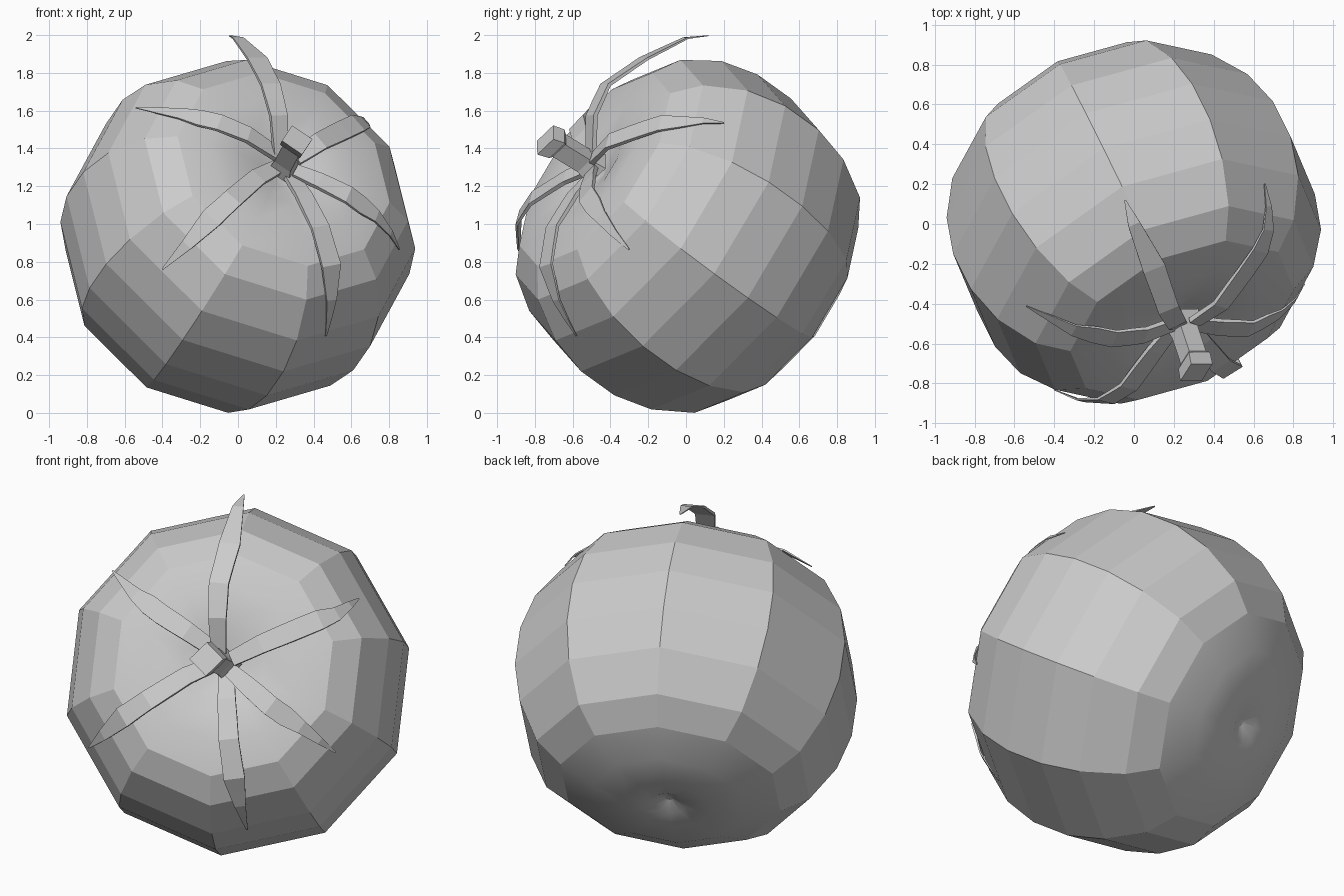
import bpy, bmesh, math
from mathutils import Vector
from mathutils.bvhtree import BVHTree

if "Cube" in bpy.data.objects:
    bpy.data.objects.remove(bpy.data.objects["Cube"])

CENTRE = Vector((0, 0, 0.942))
AXIS = Vector((0.376, -0.752, 0.541)).normalized()   # tilted core of the fruit
UP = (Vector((0, 0, 1)) - AXIS * AXIS.z).normalized()
SIDE = UP.cross(AXIS)


def ring(centre, radius, sides, phase, up=UP, side=SIDE):
    return [centre + radius * (math.cos(a) * up + math.sin(a) * side)
            for a in (phase + i * math.tau / sides for i in range(sides))]


def loft(name, rings, smooth_rows=()):
    """Skin a list of equal-sized rings and close both ends."""
    bm = bmesh.new()
    rows = [[bm.verts.new(p) for p in r] for r in rings]
    n = len(rows[0])
    for k, (a, b) in enumerate(zip(rows, rows[1:])):
        for i in range(n):
            j = (i + 1) % n
            f = bm.faces.new((a[i], a[j], b[j], b[i]))
            f.smooth = k in smooth_rows
    bm.faces.new(rows[0])
    bm.faces.new(rows[-1])
    bmesh.ops.recalc_face_normals(bm, faces=bm.faces[:])
    mesh = bpy.data.meshes.new(name)
    bm.to_mesh(mesh)
    bm.free()
    obj = bpy.data.objects.new(name, mesh)
    bpy.context.collection.objects.link(obj)
    return obj


# Fruit body: ten-sided, faceted belly, smooth dimples at both poles
profile = [(0.02, 0.59), (0.10, 0.61), (0.23, 0.655), (0.43, 0.675), (0.608, 0.642),
           (0.755, 0.54), (0.88, 0.335), (0.935, 0.118), (0.935, -0.118),
           (0.88, -0.34), (0.758, -0.563), (0.61, -0.68), (0.42, -0.765),
           (0.22, -0.795), (0.10, -0.78), (0.02, -0.745)]
body = loft("fruit_body",
            [ring(CENTRE + AXIS * t, r, 10, math.radians(2)) for r, t in profile],
            smooth_rows=(0, 1, 2, 3, 11, 12, 13, 14))
surface = BVHTree.FromPolygons([v.co for v in body.data.vertices],
                               [p.vertices[:] for p in body.data.polygons])


def lift(p, gap):
    """Keep a point at least a small gap above the fruit skin."""
    d = p - CENTRE
    hit = surface.ray_cast(CENTRE, d.normalized())
    return CENTRE + d.normalized() * max(d.length, (hit[3] or 0) + gap)


# Stem: square shaft with a thicker cut end
stem_path = [((0.24, -0.47, 1.29), 0.095), ((0.255, -0.54, 1.335), 0.072),
             ((0.298, -0.67, 1.415), 0.072), ((0.302, -0.685, 1.425), 0.09),
             ((0.313, -0.745, 1.445), 0.092)]
loft("stem", [ring(Vector(p), r, 4, math.radians(-3)) for p, r in stem_path])

# Sepals: six tapering, curved leaves around the stem
sepals = {
    "sepal_top": [(.22, -.49, 1.36), (.21, -.49, 1.57), (.17, -.42, 1.73),
                  (.10, -.22, 1.87), (.0, .0, 1.98), (-.045, .12, 1.995)],
    "sepal_upper_left": [(.20, -.49, 1.36), (.05, -.55, 1.465), (-.10, -.57, 1.53),
                         (-.30, -.53, 1.58), (-.54, -.41, 1.615)],
    "sepal_lower_left": [(.20, -.50, 1.29), (.10, -.63, 1.24), (-.03, -.81, 1.13),
                         (-.14, -.88, 1.03), (-.27, -.88, .89), (-.40, -.83, .76)],
    "sepal_bottom": [(.27, -.49, 1.25), (.34, -.59, 1.15), (.43, -.70, .98),
                     (.49, -.735, .78), (.49, -.68, .60), (.45, -.56, .425)],
    "sepal_lower_right": [(.30, -.49, 1.27), (.43, -.51, 1.22), (.58, -.52, 1.15),
                          (.73, -.45, 1.04), (.85, -.30, .865)],
    "sepal_upper_right": [(.30, -.48, 1.34), (.43, -.40, 1.43), (.56, -.23, 1.495),
                          (.67, -.03, 1.535), (.65, .20, 1.53)],
}
for name, pts in sepals.items():
    pts = [Vector(p) for p in pts]
    # halve the segments so the leaf follows the skin
    path = [q for a, b in zip(pts, pts[1:]) for q in (a, (a + b) / 2)] + [pts[-1]]
    path = [lift(p, 0.012) for p in path]
    last = len(path) - 1
    sections = []
    for i, p in enumerate(path):
        tangent = (path[min(i + 1, last)] - path[max(i - 1, 0)]).normalized()
        across = tangent.cross(p - CENTRE).normalized()
        out = across.cross(tangent).normalized()
        s = i / last
        half = 0.04 + 0.015 * math.sin(math.pi * s) if s < 0.6 else 0.054 * (1 - s) / 0.4 + 0.004
        thick = 0.024 * (1 - s) + 0.004
        sections.append([lift(p + across * half * x, 0.002) + out * thick * h
                         for x, h in ((-1, 0), (1, 0), (1, 1), (-1, 1))])
    loft(name, sections)
